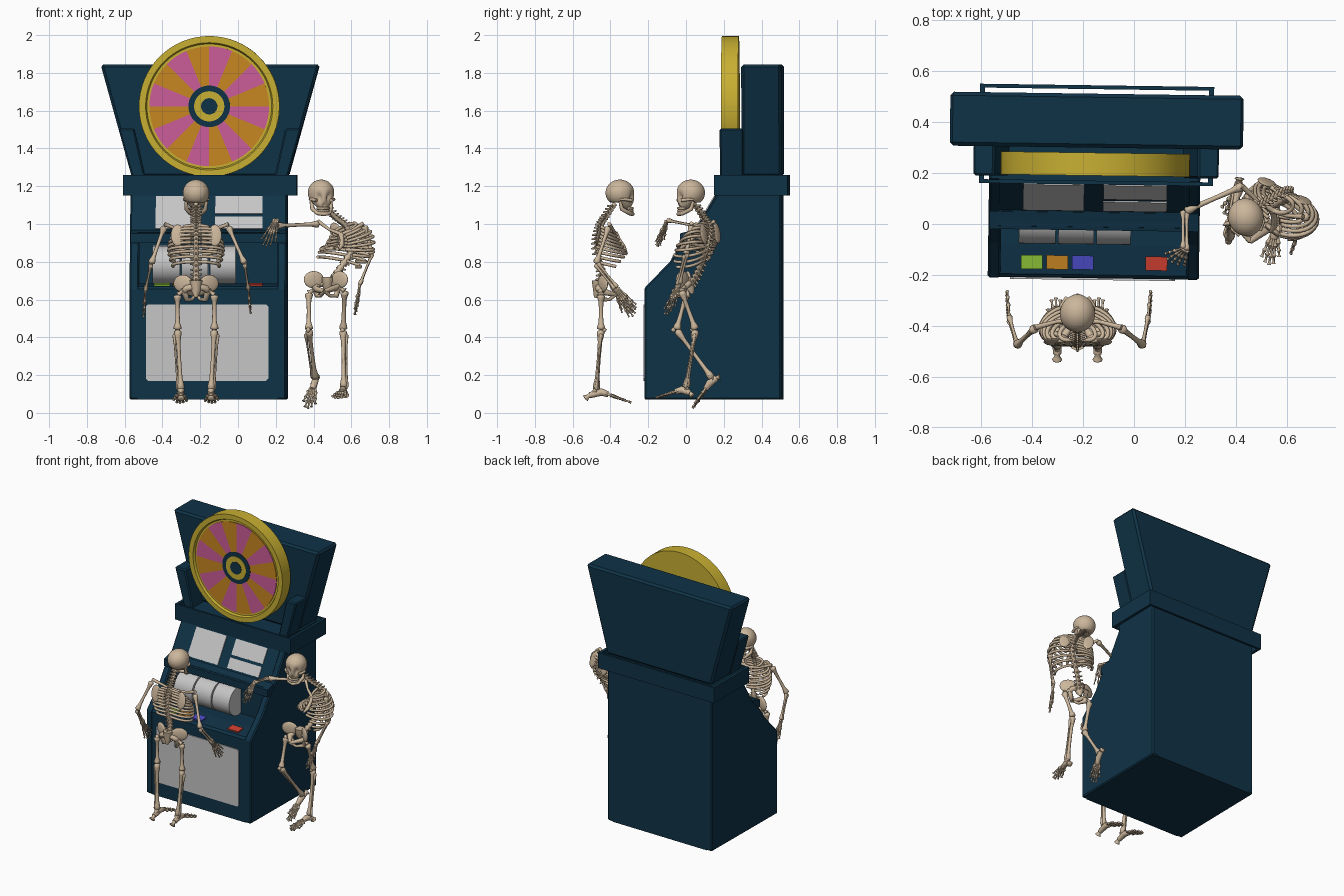
import bpy, bmesh, math
from mathutils import Vector, Matrix

if "Cube" in bpy.data.objects:
    bpy.data.objects.remove(bpy.data.objects["Cube"])


def material(name, rgb):
    m = bpy.data.materials.new(name)
    m.use_nodes = True
    m.diffuse_color = (*rgb, 1)
    m.node_tree.nodes["Principled BSDF"].inputs["Base Color"].default_value = (*rgb, 1)
    return m


NAVY = material("navy", (0.0048, 0.032, 0.062))
GOLD = material("gold", (0.58, 0.43, 0.032))
PINK = material("pink", (0.60, 0.11, 0.32))
ORANGE = material("orange", (0.58, 0.24, 0.016))
GREY = material("light_grey", (0.56, 0.56, 0.56))
BONE = material("bone", (0.60, 0.47, 0.33))
GREEN = material("green", (0.27, 0.55, 0.04))
BLUE = material("blue", (0.07, 0.07, 0.56))
RED = material("red", (0.62, 0.05, 0.03))

# The whole cabinet is turned very slightly about its own middle
MID = Vector((-0.155, 0.15, 0))
TURN = Matrix.Translation(MID) @ Matrix.Rotation(math.radians(-0.8), 4, "Z") @ Matrix.Translation(-MID)


def finish(name, bm, mats, smooth=None, bevel=0, turn=True):
    bmesh.ops.recalc_face_normals(bm, faces=bm.faces)
    if turn:
        bm.transform(TURN)
    me = bpy.data.meshes.new(name)
    bm.to_mesh(me)
    bm.free()
    for m in mats:
        me.materials.append(m)
    if smooth:
        me.shade_smooth()
        me.set_sharp_from_angle(angle=math.radians(smooth))
    ob = bpy.data.objects.new(name, me)
    bpy.context.collection.objects.link(ob)
    if bevel:
        b = ob.modifiers.new("bevel", "BEVEL")
        b.width, b.segments = bevel, 1
    return ob


def prism(name, outline, axis, lo, hi, mat, bevel=0):
    """Extrude an outline: (y, z) along x, (x, z) along y, (x, y) along z."""
    put = {"x": lambda p, d: (d, *p), "y": lambda p, d: (p[0], d, p[1]), "z": lambda p, d: (*p, d)}[axis]
    bm = bmesh.new()
    a, b = ([bm.verts.new(put(p, d)) for p in outline] for d in (lo, hi))
    bm.faces.new(a)
    bm.faces.new(b)
    for i in range(len(a)):
        j = (i + 1) % len(a)
        bm.faces.new((a[i], a[j], b[j], b[i]))
    return finish(name, bm, [mat], bevel=bevel)


def rect(a0, a1, b0, b1):
    return [(a0, b0), (a1, b0), (a1, b1), (a0, b1)]


def lathe(name, profile, mats, centre=(-0.153, 0, 1.623), axis="y", rule=None, n=64):
    """Turn (radius, offset) points around the y or x axis."""
    bm, rings = bmesh.new(), []
    for i in range(n):
        s, c = math.sin(2 * math.pi * i / n), math.cos(2 * math.pi * i / n)
        rings.append([bm.verts.new(Vector(centre) + Vector((r * s, d, r * c) if axis == "y" else (d, r * s, r * c)))
                      for r, d in profile])
    for i in range(n):
        for k in range(len(profile) - 1):
            f = bm.faces.new((rings[i][k], rings[i][k + 1], rings[(i + 1) % n][k + 1], rings[(i + 1) % n][k]))
            f.material_index = rule(i) if rule else 0
    bmesh.ops.remove_doubles(bm, verts=bm.verts, dist=1e-5)
    return finish(name, bm, mats, smooth=35)


# Cabinet body with shelf, reel recess, bar and sloped display
prism("cabinet_core", [(-.213, .07), (-.213, .655), (-.2, .67), (-.085, .685), (.05, .685), (.05, .9), (-.02, .9),
                       (-.012, .955), (.05, .965), (.16, 1.15), (.16, 1.25), (.51, 1.25), (.51, .07)],
      "x", -.53, .22, NAVY)
side = [(-.215, .07), (-.215, .66), (-.08, .80), (-.02, .89), (.05, .96), (.165, 1.15), (.165, 1.25), (.51, 1.25), (.51, .07)]
for name, x in (("right_side_panel", -.57), ("left_side_panel", .21)):
    prism(name, side, "x", x, x + .05, NAVY, .008)
prism("cross_bar", [(-.025, .9), (-.025, .95), (.045, .967), (.06, .9)], "x", -.566, .256, NAVY)
x0, x1, z0, z1, c = -.483, .166, .17, .575, .012
prism("front_panel", [(x0 + c, z0), (x1 - c, z0), (x1, z0 + c), (x1, z1 - c), (x1 - c, z1), (x0 + c, z1),
                      (x0, z1 - c), (x0, z0 + c)], "y", -.22, -.212, GREY)

# Sloped screens
foot, rise, out = Vector((.05, .965)), Vector((.11, .185)), Vector((-.0052, .0031))
for name, xa, xb, s0, s1 in (("large_screen", -.435, -.195, .05, .97), ("upper_screen", -.12, .13, .47, .97),
                             ("lower_screen", -.12, .13, .05, .38)):
    a, b = foot + rise * s0, foot + rise * s1
    prism(name, [a - out, b - out, b + out, a + out], "x", xa, xb, GREY)

# Reels and shelf buttons
for i, (xa, xb) in enumerate(((-.45, -.305), (-.295, -.155), (-.145, -.01))):
    lathe(f"reel_{i + 1}", [(0, xa), (.1, xa), (.1, xb), (0, xb)], [GREY], (0, .02, .785), "x", n=40)
for name, x, m in (("green", -.44, GREEN), ("orange", -.34, ORANGE), ("blue", -.24, BLUE), ("red", .05, RED)):
    prism(name + "_button", [(-.18, .671), (-.125, .678), (-.125, .688), (-.18, .681)], "x", x, x + .085, m)

# Hollow ledge around the cabinet top
for name, r in (("ledge_front", rect(-.61, .31, .155, .17)), ("ledge_back", rect(-.61, .31, .53, .545)),
                ("ledge_right", rect(-.61, -.59, .17, .53)), ("ledge_left", rect(.29, .31, .17, .53))):
    prism(name, r, "z", 1.15, 1.26, NAVY)

# Sign board and its two wings
prism("sign_board", [(-.565, 1.25), (.265, 1.25), (.43, 1.845), (-.73, 1.845)], "y", .30, .512, NAVY, .014)
for name, s in (("right_wing", -1), ("left_wing", 1)):
    prism(name, [(-.15 + s * d, z) for d, z in ((.41, 1.24), (.34, 1.24), (.40, 1.505), (.484, 1.505))],
          "y", .185, .31, NAVY, .008)

# Prize wheel
lathe("wheel_rim", [(0, .28), (.372, .28), (.372, .19), (.337, .19), (.33, .205), (0, .205)], [GOLD])
lathe("wheel_slices", [(.317, .207), (.317, .2), (.1, .2)], [PINK, ORANGE], rule=lambda i: (i // 4) % 2)
for name, r, y, m in (("hub_outer", .11, .197, NAVY), ("hub_ring", .08, .194, GOLD), ("hub_centre", .043, .191, NAVY)):
    lathe(name, [(r, .206), (r, y), (0, y)], [m])

# ---------------------------------------------------------------- skeletons
UP = Vector((0, 0, 1))


class Tubes:
    """Collects round tubes with varying radius and turns them into one mesh."""

    def __init__(self, name):
        self.name, self.cu = name, bpy.data.curves.new(name, "CURVE")
        self.cu.dimensions, self.cu.bevel_depth = "3D", 1
        self.cu.bevel_resolution, self.cu.use_fill_caps = 2, True

    def tube(self, pts, radii):
        sp = self.cu.splines.new("POLY")
        sp.points.add(len(pts) - 1)
        for i, (p, q) in enumerate(zip(sp.points, pts)):
            p.co, p.radius = (*q, 1), radii[i] if isinstance(radii, list) else radii

    def bone(self, a, b, r, n=(.5, 1.6, 1.5, .95, .8, .95, 1.5, 1.6, .5)):
        ts = (0, .03, .09, .2, .5, .8, .91, .97, 1)
        self.tube([a.lerp(b, t) for t in ts], [r * k for k in n])

    def digits(self, root, tip, spread, r):
        """Five jointed fingers or toes fanning out from a root."""
        for i in range(-2, 3):
            k = (.72, .95, 1, .95, .82)[i + 2]
            end = root + (tip - root) * k + spread * i * .5
            mid = root.lerp(end, .48) + spread * i * .06
            self.bone(root + spread * i * .12, mid, r)
            self.bone(mid, mid.lerp(end, .55), r * .9)
            self.bone(mid.lerp(end, .55), end, r * .8)

    def done(self):
        tmp = bpy.data.objects.new("tmp", self.cu)
        bpy.context.collection.objects.link(tmp)
        dg = bpy.context.evaluated_depsgraph_get()
        me = bpy.data.meshes.new_from_object(tmp.evaluated_get(dg))
        bpy.data.objects.remove(tmp)
        me.name = self.name
        me.materials.clear()
        me.materials.append(BONE)
        me.shade_smooth()
        bpy.context.collection.objects.link(bpy.data.objects.new(self.name, me))


def blob(name, centre, axes, radii, shape=None):
    bm = bmesh.new()
    bmesh.ops.create_icosphere(bm, subdivisions=4 if shape else 3, radius=1)
    for v in bm.verts:
        q = shape(v.co.copy()) if shape else Vector([a * b for a, b in zip(v.co, radii)])
        v.co = centre + axes[0] * q.x + axes[1] * q.y + axes[2] * q.z
    finish(name, bm, [BONE], smooth=80, turn=False)


def skull_shape(d):
    """Round cranium drawn down into a face, with eye and nose hollows."""
    k = max(0, d.y) * max(0, .3 - d.z)
    p = Vector((d.x * .07 * (1 - .35 * k), d.y * .076, d.z * .07 - k * .05))
    if d.y < .1:
        p.z = max(p.z, -.05)
    for e, w, depth in (((.42, .85, -.12), .2, .28), ((-.42, .85, -.12), .2, .28), ((0, .85, -.5), .12, .16)):
        p *= 1 - depth * math.exp(-((d - Vector(e).normalized()).length / w) ** 2)
    return p


def skeleton(tag, spine, left, hip_left, look, head, arms, legs):
    V = [Vector(p) for p in spine]
    left, hip_left, look, head = (Vector(p) for p in (left, hip_left, look, head))

    def at(t):
        i = min(int(t), 4)
        f, p = t - i, [V[max(0, min(5, i + j))] for j in (-1, 0, 1, 2)]
        return .5 * (2 * p[1] + (p[2] - p[0]) * f + (2 * p[0] - 5 * p[1] + 4 * p[2] - p[3]) * f * f
                     + (3 * p[1] - p[0] - 3 * p[2] + p[3]) * f ** 3)

    def frame(t):
        u = (at(min(5, t + .2)) - at(max(0, t - .2))).normalized().lerp(UP, .4).normalized()
        l = (left - u * left.dot(u)).normalized()
        return l, l.cross(u), u

    # Spine with bumpy vertebrae and rear spurs
    S = Tubes(tag + "_spine_and_ribs")
    n = 24
    S.tube([at(5 * i / (2 * n)) for i in range(2 * n + 1)],
           [(.023 if i % 2 else .013) * (1 - .35 * i / (2 * n)) for i in range(2 * n + 1)])
    for i in range(2, n):
        t = 5 * (i - .5) / n
        l, f, u = frame(t)
        S.tube([at(t), at(t) - f * .032 - u * .008], [.009, .004])
        S.tube([at(t) - l * .03 - f * .01, at(t), at(t) + l * .03 - f * .01], [.004, .008, .004])
    # Ribs, breastbone and collarbones
    fronts = []
    for i in range(10):
        t = 3.15 - i * .19
        l, f, u = frame(t)
        w = (.07, .1, .12, .132, .14, .144, .146, .143, .136, .125)[i]
        d, drop, end = .08 + .075 * min(1, i / 5), .02 + .004 * i, .95 if i < 7 else .95 - .12 * (i - 6)
        fronts.append(at(t) + f * d - u * drop)
        for s in (-1, 1):
            arc = [math.pi * end * k / 16 for k in range(17)]
            S.tube([at(t) + l * s * w * math.sin(a) ** .8 + f * (d * (1 - math.cos(a)) / 2 - .02 * math.sin(a))
                    - u * drop * (1 - math.cos(a)) / 2 for a in arc], .0085)
    S.tube([fronts[0], fronts[2], fronts[4], fronts[6]], [.016, .012, .013, .006])
    l, f, u = frame(3)
    A = Tubes(tag + "_arms")
    for side_name, arm in zip(("right", "left"), arms):
        sh, el, wr, tip, spread = (Vector(p) for p in arm)
        S.tube([fronts[0], fronts[0].lerp(sh, .5) + f * .01, sh + u * .015], [.011, .008, .011])
        blob(f"{tag}_{side_name}_shoulder_blade", sh.lerp(at(2.9), .42) - f * .025 - u * .045, (l, f, u), (.036, .009, .058))
        A.bone(sh, el, .0115)
        off = spread.normalized() * .008
        A.bone(el - off, wr - off, .0075)
        A.bone(el + off, wr + off, .0075)
        A.digits(wr, tip, spread, .0052)
    S.done()
    A.done()

    # Pelvis
    P, hl = Tubes(tag + "_pelvis"), hip_left.normalized()
    hf, base = hl.cross(UP), V[0]
    pubis = base + hf * .09 - UP * .025
    P.tube([base + UP * .05, base, base - hf * .015 - UP * .04], [.034, .028, .008])
    for s, name, leg in ((-1, "right", legs[0]), (1, "left", legs[1])):
        hip = Vector(leg[0])
        socket = hip - hl * s * .02
        seat = base + hl * s * .05 + hf * .02 - UP * .05
        P.tube([base + UP * .02, base + hl * s * .05 + UP * .01, socket, pubis], [.018, .017, .02, .011])
        P.tube([socket, seat, base + hl * s * .025 + hf * .06 - UP * .05, pubis], [.018, .015, .009, .01])
        tilt = (hl * s + hf * .5).normalized()
        blob(f"{tag}_{name}_hip_wing", base + hl * s * .07 + hf * .025 + UP * .035,
             (tilt, tilt.cross(UP), UP), (.055, .013, .046))
    P.done()

    # Legs and feet
    L = Tubes(tag + "_legs")
    for s, leg in zip((-1, 1), legs):
        hip, knee, ankle, heel, toe = (Vector(p) for p in leg)
        neck = hip + hl * s * .015 - UP * .02
        L.bone(hip - hl * s * .015, neck, .012)
        L.bone(neck, knee, .0135)
        L.tube([knee - hf * -.014 + UP * .012, knee + hf * .018, knee + hf * .014 - UP * .012], [.006, .014, .006])
        L.bone(knee, ankle, .0125)
        L.bone(knee + hl * s * .018 - UP * .02, ankle + hl * s * .016, .006)
        L.bone(ankle, heel, .0125)
        root = ankle.lerp(toe, .15)
        L.tube([heel.lerp(ankle, .4), root, ankle.lerp(toe, .35)], [.016, .02, .015])
        L.digits(root, toe, hl * s * -.034, .0065)
    L.done()

    # Skull and jaw
    hf = look.normalized()
    hl = -hf.cross(UP)
    blob(tag + "_skull", head, (hl, hf, UP), None, skull_shape)
    J = Tubes(tag + "_jaw")
    pos = lambda x, y, z: head + hl * x + hf * y + UP * z
    half = ((.055, 0, -.045), (.05, .01, -.085), (.032, .05, -.108))
    J.tube([pos(*p) for p in half] + [pos(0, .066, -.112)] + [pos(-x, y, z) for x, y, z in reversed(half)],
           [.008, .012, .011, .012, .011, .012, .008])
    for z in (-.082, -.096):
        arc = [math.radians(-75 + 150 * i / 20) for i in range(21)]
        J.tube([pos(.032 * math.sin(a), .03 + .036 * math.cos(a), z) for a in arc],
               [.008 if i % 2 else .0055 for i in range(21)])
    for s in (-1, 1):
        J.tube([pos(s * .062, 0, -.035), pos(s * .063, .03, -.035), pos(s * .04, .06, -.04)], [.006, .008, .01])
    J.done()


skeleton("standing_skeleton",
         [(-.222, -.465, .65), (-.222, -.445, .74), (-.222, -.47, .88), (-.222, -.455, .98), (-.222, -.42, 1.04), (-.222, -.375, 1.11)],
         (-1, 0, 0), (-1, 0, 0), (0, 1, 0), (-.222, -.35, 1.165),
         [((-.05, -.41, .985), (.035, -.475, .79), (.055, -.37, .66), (.067, -.28, .53), (0, .033, .02)),
          ((-.39, -.41, .985), (-.46, -.475, .79), (-.49, -.37, .65), (-.5, -.28, .51), (0, .033, .02))],
         [((-.14, -.45, .645), (-.125, -.45, .44), (-.143, -.475, .12), (-.143, -.535, .075), (-.138, -.29, .055)),
          ((-.305, -.45, .645), (-.32, -.45, .44), (-.302, -.475, .12), (-.302, -.535, .075), (-.307, -.29, .055))])

skeleton("leaning_skeleton",
         [(.475, .02, .67), (.53, .065, .75), (.61, .11, .88), (.58, .12, .98), (.51, .085, 1.04), (.45, .04, 1.11)],
         (.89, -.45, 0), (.97, -.2, 0), (.25, -1, 0), (.44, .025, 1.165),
         [((.43, .15, 1.0), (.2, .05, .99), (.2, -.1, 1.02), (.15, -.15, .88), (.04, -.02, 0)),
          ((.67, .03, .99), (.71, .0, .84), (.645, -.04, .68), (.62, -.1, .52), (.01, .033, .015))],
         [((.39, .0, .655), (.375, -.05, .44), (.41, .14, .18), (.415, .18, .19), (.37, .035, .025)),
          ((.55, -.02, .665), (.557, .05, .44), (.56, .0, .13), (.57, .035, .09), (.53, -.16, .08))])
